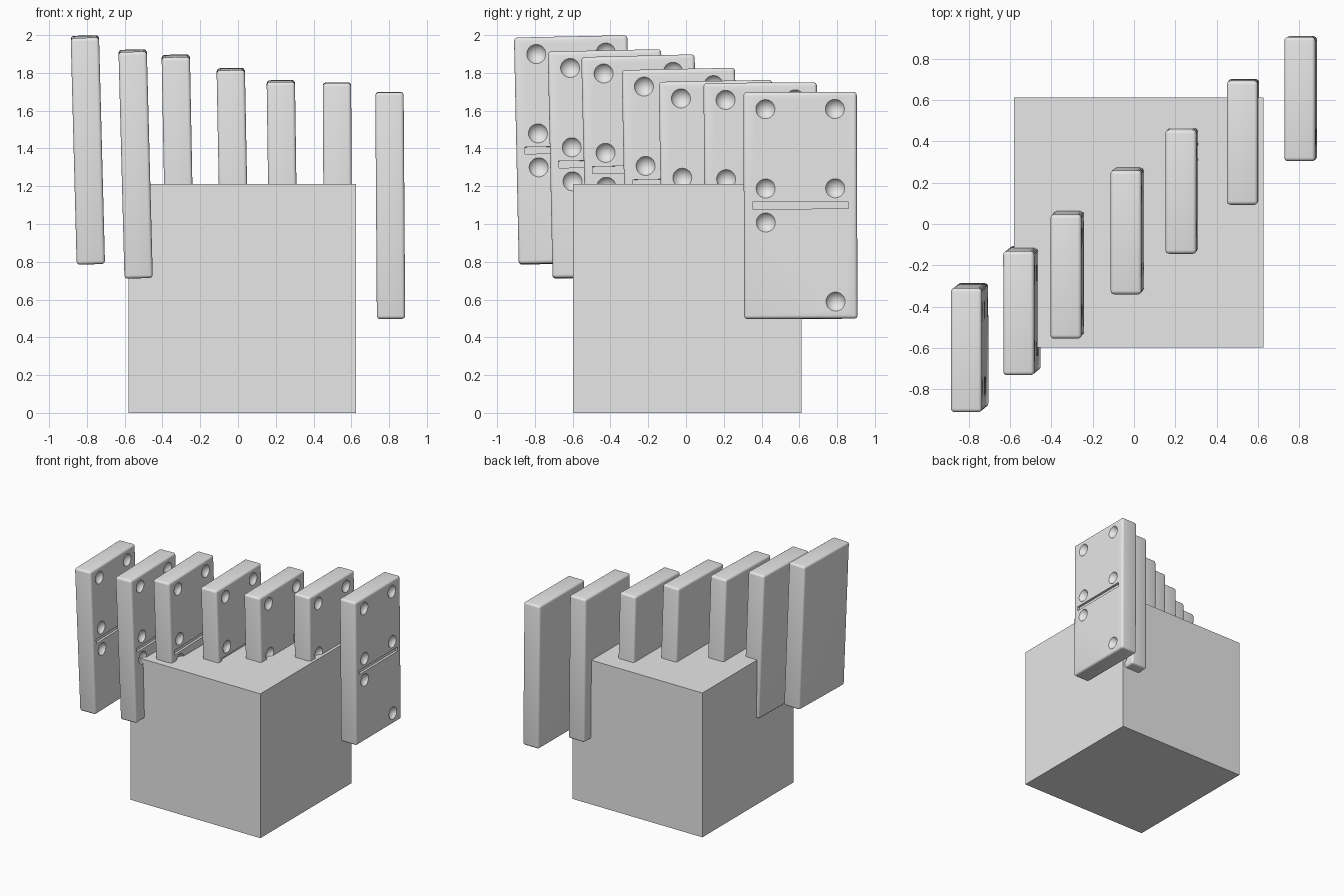
import bpy, bmesh, math
from mathutils import Matrix

if "Cube" in bpy.data.objects:
    bpy.data.objects.remove(bpy.data.objects["Cube"])

grey = bpy.data.materials.new("light grey")
grey.diffuse_color = (0.8, 0.8, 0.8, 1)
grey.use_nodes = True
grey.node_tree.nodes["Principled BSDF"].inputs["Base Color"].default_value = grey.diffuse_color


def box_mesh(name, size, centre=(0, 0, 0), bevel=0.0):
    bm = bmesh.new()
    bmesh.ops.create_cube(bm, size=1, matrix=Matrix.Translation(centre) @ Matrix.Diagonal((*size, 1)))
    if bevel:
        bmesh.ops.bevel(bm, geom=bm.edges[:], offset=bevel, segments=4, profile=0.5, affect='EDGES')
    me = bpy.data.meshes.new(name)
    bm.to_mesh(me)
    bm.free()
    me.materials.append(grey)
    return me


def add(name, me):
    ob = bpy.data.objects.new(name, me)
    bpy.context.collection.objects.link(ob)
    return ob


# Plinth block
add("block", box_mesh("block", (1.206, 1.208, 1.212), (0.023, 0.007, 0.606)))

# Master tile
T, W, H = 0.15, 0.60, 1.20
tile = add("tile_1", box_mesh("tile", (T, W, H), bevel=0.018))

# Cutter: six round pips and the dividing groove on the +x face
bm = bmesh.new()
R, DEPTH = 0.058, 0.03          # sphere radius and sunk depth
pips = [(-1, 0.51), (1, 0.51), (-1, 0.09), (1, 0.09), (-1, -0.09), (1, -0.51)]
for side, z in pips:
    bmesh.ops.create_uvsphere(bm, u_segments=32, v_segments=16, radius=R, matrix=Matrix.Translation(
        (T / 2 + R - DEPTH, side * 0.184, z)))
bmesh.ops.create_cube(bm, size=1, matrix=Matrix.Translation((T / 2, 0, 0)) @ Matrix.Diagonal((0.04, 0.51, 0.036, 1)))
cut_me = bpy.data.meshes.new("pip_cutter")
bm.to_mesh(cut_me)
bm.free()
cut_me.materials.append(grey)
cutter = add("pip_cutter", cut_me)
cutter.hide_render = True

mod = tile.modifiers.new("pips", 'BOOLEAN')
mod.operation, mod.solver, mod.object = 'DIFFERENCE', 'EXACT', cutter
bpy.context.view_layer.objects.active = tile
tile.select_set(True)
bpy.ops.object.modifier_apply(modifier="pips")
bpy.ops.object.shade_smooth_by_angle(angle=math.radians(35))
bpy.data.objects.remove(cutter)

# Row of tiles: centre x, y, z, then lean about x and y in degrees
row = [(-0.795, -0.598, 1.392, 1.2, -1.5),
       (-0.542, -0.419, 1.318, 1.2, -1.5),
       (-0.318, -0.240, 1.290, 1.4, -1.1),
       (-0.027, -0.028, 1.220, 1.2, -1.1),
       (0.235, 0.166, 1.157, 1.0, -0.8),
       (0.527, 0.397, 1.148, 0.4, -0.3),
       (0.806, 0.606, 1.098, 0.2, -0.4)]
for i, (x, y, z, rx, ry) in enumerate(row):
    ob = tile if i == 0 else add(f"tile_{i + 1}", tile.data)
    ob.location = (x, y, z)
    ob.rotation_euler = (math.radians(rx), math.radians(ry), 0)
